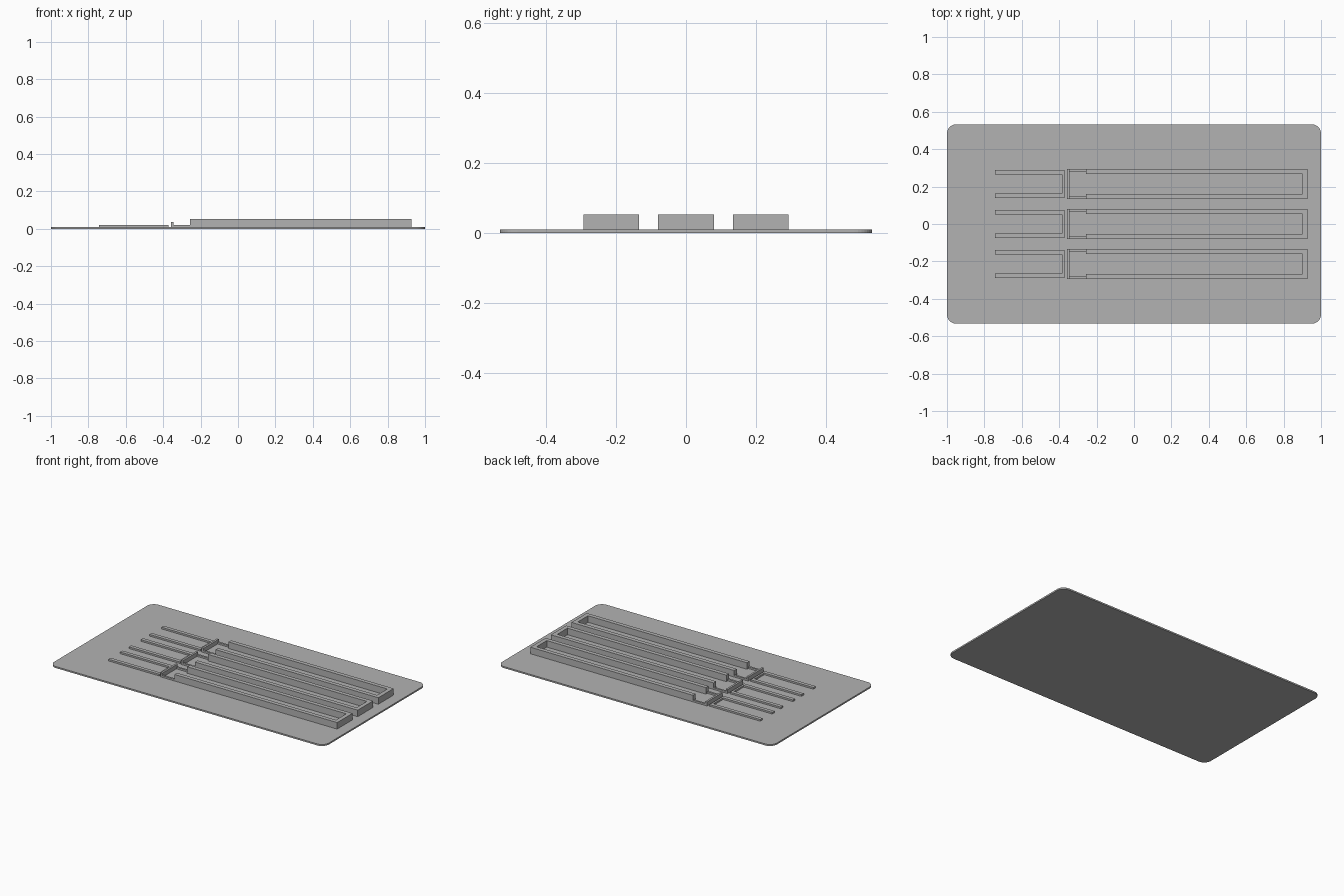
import bpy
import bmesh

cube = bpy.data.objects.get("Cube")
if cube:
    bpy.data.objects.remove(cube, do_unlink=True)

grey = bpy.data.materials.new("plain grey")
grey.use_nodes = True
colour = (0.45, 0.45, 0.45, 1)
grey.diffuse_color = colour
grey.node_tree.nodes["Principled BSDF"].inputs["Base Color"].default_value = colour

PLATE_TOP = 0.01


def prism(name, outline, z0, z1, corner=0):
    """Extrude a flat outline upward, optionally rounding its upright edges."""
    bm = bmesh.new()
    base = bm.faces.new([bm.verts.new((x, y, z0)) for x, y in outline])
    top = bmesh.ops.extrude_face_region(bm, geom=[base])["geom"]
    for v in top:
        if isinstance(v, bmesh.types.BMVert):
            v.co.z = z1
    if corner:
        upright = [e for e in bm.edges
                   if abs(e.verts[0].co.z - e.verts[1].co.z) > 1e-5]
        bmesh.ops.bevel(bm, geom=upright, offset=corner, segments=8,
                        profile=0.5, affect='EDGES')
    bmesh.ops.recalc_face_normals(bm, faces=bm.faces)
    mesh = bpy.data.meshes.new(name)
    bm.to_mesh(mesh)
    bm.free()
    mesh.materials.append(grey)
    obj = bpy.data.objects.new(name, mesh)
    bpy.context.collection.objects.link(obj)
    return obj


def box(x0, x1, y0, y1):
    return [(x0, y0), (x1, y0), (x1, y1), (x0, y1)]


def u_shape(x_open, x_closed, wall_end, y, half, rail):
    """Outline of two parallel rails joined by a wall at the closed end."""
    inner, x_in = half - rail, x_closed - wall_end
    return [(x_open, y - half), (x_closed, y - half),
            (x_closed, y + half), (x_open, y + half),
            (x_open, y + inner), (x_in, y + inner),
            (x_in, y - inner), (x_open, y - inner)]


# Base plate with rounded corners
prism("base_plate", box(-1, 1, -0.533, 0.533), 0, PLATE_TOP, corner=0.05)

# Three identical slots side by side
for label, y in (("front", -0.214), ("middle", 0), ("back", 0.214)):
    prism(label + "_tall_tray", u_shape(-0.257, 0.928, 0.027, y, 0.08, 0.027),
          PLATE_TOP, 0.053)
    prism(label + "_low_guide", u_shape(-0.743, -0.372, 0.013, y, 0.074, 0.024),
          PLATE_TOP, 0.021)
    # Stop bar and the thin low rails linking it to the tray
    prism(label + "_stop_bar", box(-0.359, -0.346, y - 0.08, y + 0.08),
          PLATE_TOP, 0.037)
    for side, s in (("right", -1), ("left", 1)):
        ends = sorted((y + s * 0.08, y + s * 0.067))
        prism(f"{label}_link_rail_{side}", box(-0.346, -0.257, *ends),
              PLATE_TOP, 0.021)
